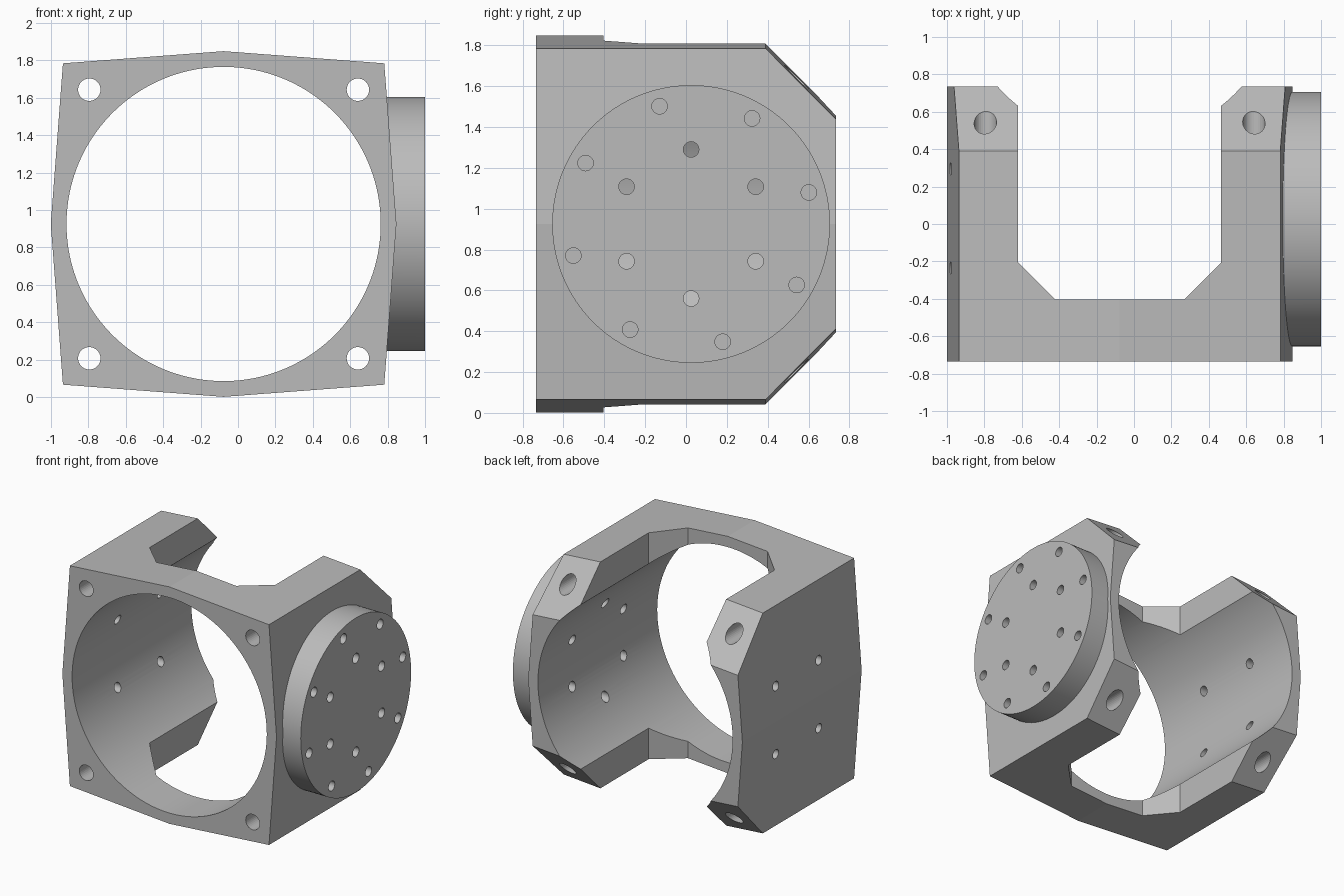
import bpy, bmesh, math
from mathutils import Vector, Matrix

if "Cube" in bpy.data.objects:
    bpy.data.objects.remove(bpy.data.objects["Cube"], do_unlink=True)

CX, CZ = -0.077, 0.925      # bore axis
DISC_Y = 0.025              # mounting disc axis
MID, CORNER = 0.924, 0.859  # housing half sizes
FRONT, BACK = -0.735, 0.735

grey = bpy.data.materials.new("light_grey_metal")
grey.use_nodes = True
grey.diffuse_color = (0.5, 0.5, 0.5, 1)
grey.node_tree.nodes["Principled BSDF"].inputs["Base Color"].default_value = (0.5, 0.5, 0.5, 1)


def add_object(name, bm):
    bmesh.ops.recalc_face_normals(bm, faces=bm.faces[:])
    mesh = bpy.data.meshes.new(name)
    bm.to_mesh(mesh)
    bm.free()
    mesh.materials.append(grey)
    obj = bpy.data.objects.new(name, mesh)
    bpy.context.collection.objects.link(obj)
    return obj


def prism(points, extrude):
    bm = bmesh.new()
    face = bm.faces.new([bm.verts.new(p) for p in points])
    new = bmesh.ops.extrude_face_region(bm, geom=[face])["geom"]
    bmesh.ops.translate(bm, vec=extrude,
                        verts=[v for v in new if isinstance(v, bmesh.types.BMVert)])
    return bm


def add_cylinder(bm, start, end, radius, segments=32):
    start, end = Vector(start), Vector(end)
    axis = end - start
    turn = axis.to_track_quat('Z', 'Y').to_matrix().to_4x4()
    bmesh.ops.create_cone(bm, cap_ends=True, segments=segments, radius1=radius,
                          radius2=radius, depth=axis.length,
                          matrix=Matrix.Translation((start + end) / 2) @ turn)


def combine(target, tool, operation):
    mod = target.modifiers.new(tool.name, 'BOOLEAN')
    mod.operation, mod.solver, mod.object = operation, 'EXACT', tool
    bpy.context.view_layer.objects.active = target
    bpy.ops.object.modifier_apply(modifier=mod.name)
    bpy.data.objects.remove(tool, do_unlink=True)


# Housing: slightly pointed square prism with four chamfered rear corners
outline = [(-CORNER, CORNER), (0, MID), (CORNER, CORNER), (MID, 0),
           (CORNER, -CORNER), (0, -MID), (-CORNER, -CORNER), (-MID, 0)]
bm = prism([(CX + x, FRONT, CZ + z) for x, z in outline], (0, BACK - FRONT, 0))
for sx in (-1, 1):
    for sz in (-1, 1):
        along = Vector((-sx * CORNER, 0, sz * (MID - CORNER)))
        normal = along.cross(Vector((0, 1, -sz)))
        normal *= math.copysign(1, normal.y)
        cut = bmesh.ops.bisect_plane(
            bm, geom=bm.verts[:] + bm.edges[:] + bm.faces[:], dist=1e-5,
            plane_co=(CX + sx * CORNER, 0.39, CZ + sz * CORNER),
            plane_no=normal.normalized(), clear_outer=True)["geom_cut"]
        bmesh.ops.edgeloop_fill(bm, edges=[e for e in cut if isinstance(e, bmesh.types.BMEdge)])
housing = add_object("housing", bm)

# Round mounting disc on the left side
bm = bmesh.new()
add_cylinder(bm, (0.775, DISC_Y, CZ), (1, DISC_Y, CZ), 0.68, 128)
combine(housing, add_object("mounting_disc", bm), 'UNION')

# Main bore from front to back
bm = bmesh.new()
add_cylinder(bm, (CX, -1, CZ), (CX, 1, CZ), 0.84, 160)
combine(housing, add_object("bore_cutter", bm), 'DIFFERENCE')

# Rear slot, with chamfered bottom corners and mouth
half = [(0.343, -0.405), (0.543, -0.205), (0.543, 0.64), (0.74, 0.837)]
slot = half + [(-x, y) for x, y in reversed(half)]
bm = prism([(CX + x, y, -0.2) for x, y in slot], (0, 0, 2.4))
combine(housing, add_object("slot_cutter", bm), 'DIFFERENCE')

# Bolt holes: corners, disc rings and the opposite wall
bm = bmesh.new()
for sx in (-1, 1):
    for sz in (-1, 1):
        x, z = CX + sx * 0.718, CZ + sz * 0.718
        add_cylinder(bm, (x, -1, z), (x, 1, z), 0.06)
        y, z = 0.03 + sx * 0.265, CZ + sz * 0.265
        add_cylinder(bm, (-1.1, y, z), (-0.6, y, z), 0.036)
for count, radius, offset, inner_x in ((6, 0.365, 30, 0.4), (8, 0.597, 15, 0.8)):
    for i in range(count):
        a = math.radians(offset + i * 360 / count)
        y, z = DISC_Y + radius * math.cos(a), CZ + radius * math.sin(a)
        add_cylinder(bm, (inner_x, y, z), (1.1, y, z), 0.038)
combine(housing, add_object("hole_cutter", bm), 'DIFFERENCE')

# Smooth the round surfaces, keep the edges sharp
bpy.ops.object.select_all(action='DESELECT')
housing.select_set(True)
bpy.context.view_layer.objects.active = housing
bpy.ops.object.shade_smooth_by_angle(angle=math.radians(3.5))
